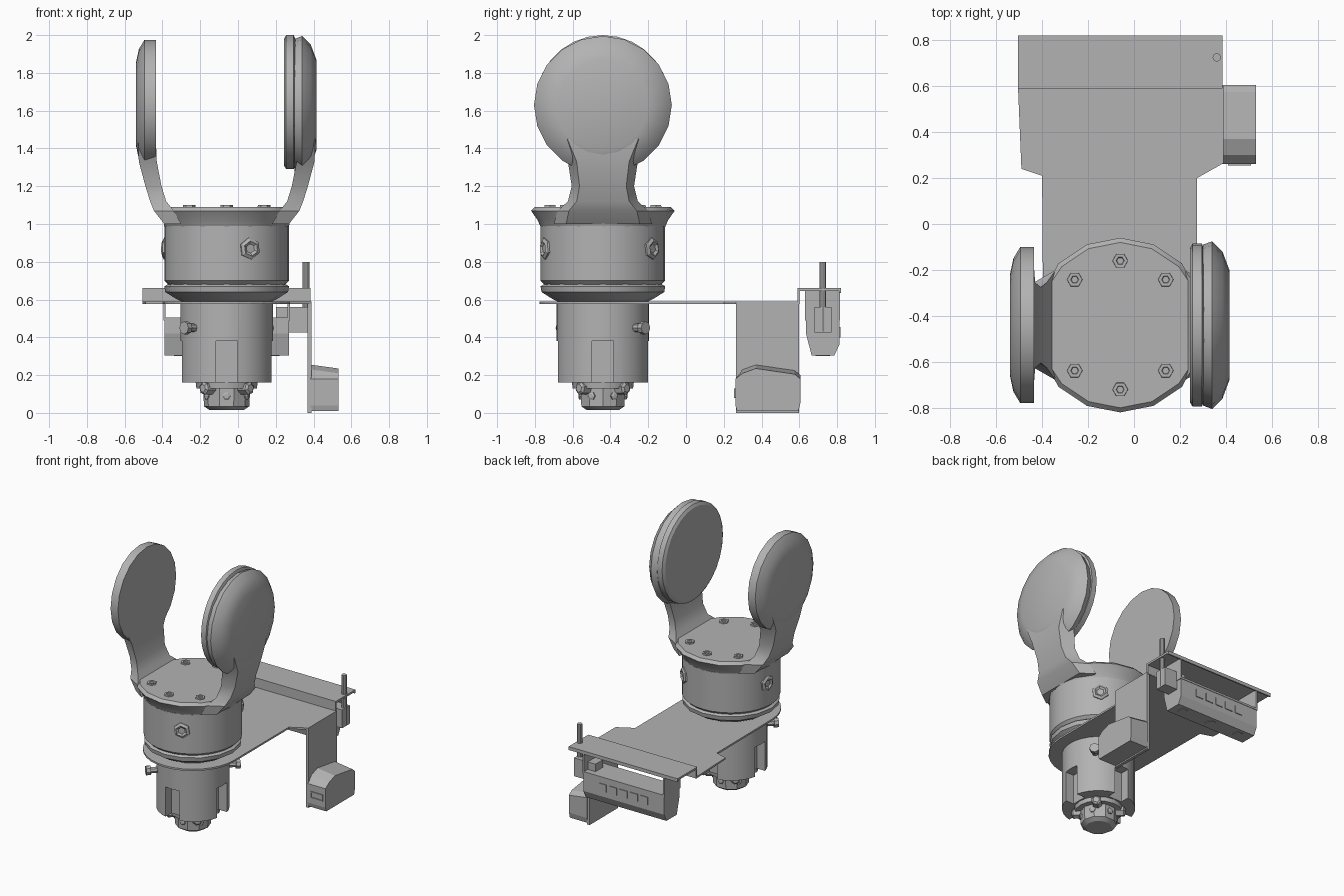
import bpy, bmesh, math
from mathutils import Vector

if "Cube" in bpy.data.objects:
    bpy.data.objects.remove(bpy.data.objects["Cube"])

grey = bpy.data.materials.new("plain_grey")
grey.use_nodes = True
grey.diffuse_color = (0.45, 0.45, 0.45, 1)
grey.node_tree.nodes["Principled BSDF"].inputs["Base Color"].default_value = grey.diffuse_color

AX, AY = -0.06, -0.44          # vertical motor axis
UP, SIDE = Vector((0, 0, 1)), Vector((1, 0, 0))


def finish(name, bm, smooth=True):
    bmesh.ops.recalc_face_normals(bm, faces=bm.faces)
    mesh = bpy.data.meshes.new(name)
    bm.to_mesh(mesh)
    bm.free()
    mesh.materials.append(grey)
    ob = bpy.data.objects.new(name, mesh)
    bpy.context.collection.objects.link(ob)
    if smooth:
        bpy.ops.object.select_all(action='DESELECT')
        ob.select_set(True)
        bpy.context.view_layer.objects.active = ob
        bpy.ops.object.shade_smooth_by_angle(angle=math.radians(28))
    return ob


def loft(name, rings, smooth=True):
    """Skin closed rings of points and cap both ends."""
    bm = bmesh.new()
    loops = [[bm.verts.new(p) for p in ring] for ring in rings]
    n = len(loops[0])
    for a, b in zip(loops, loops[1:]):
        for i in range(n):
            j = (i + 1) % n
            bm.faces.new((a[i], a[j], b[j], b[i]))
    bm.faces.new(loops[0])
    bm.faces.new(loops[-1])
    return finish(name, bm, smooth)


def lathe(name, profile, at, axis=UP, sides=24):
    """Revolve (radius, height) pairs about an axis through a point."""
    turn = UP.rotation_difference(axis)
    angles = [math.tau * i / sides for i in range(sides)]
    return loft(name, [[Vector(at) + turn @ Vector((r * math.cos(a), r * math.sin(a), h))
                        for a in angles] for r, h in profile])


def box(name, x, y, z):
    return loft(name, [[(x[0], y[0], h), (x[1], y[0], h), (x[1], y[1], h), (x[0], y[1], h)]
                       for h in z], False)


def prism_x(name, outline, x0, x1):
    return loft(name, [[(x, y, z) for y, z in outline] for x in (x0, x1)], False)


def radial(degrees):
    a = math.radians(degrees)
    return Vector((math.cos(a), math.sin(a), 0))


# Upper motor with three side screws
lathe("upper_motor", [(0.31, 0.68), (0.33, 0.70), (0.33, 0.99)], (AX, AY, 0), sides=32)
for deg in (-68, 52, 172):
    d = radial(deg)
    lathe("motor_side_screw", [(0.058, 0.31), (0.058, 0.335), (0.04, 0.345), (0.025, 0.335)],
          Vector((AX, AY, 0.87)), d, 6)
lathe("lower_collar", [(0.24, 0.59), (0.27, 0.605), (0.325, 0.64), (0.33, 0.67), (0.29, 0.695)],
      (AX, AY, 0), sides=16)

# Yoke base, trimmed flat beneath the two arms
base = lathe("yoke_base", [(0.33, 0.985), (0.345, 1.02), (0.38, 1.07), (0.36, 1.09)],
             (AX, AY, 0), sides=16)
for v in base.data.vertices:
    v.co.x = min(max(v.co.x, -0.395), 0.275)
for deg in (45, 90, 135, 225, 270, 315):
    lathe("yoke_screw", [(0.035, 1.08), (0.033, 1.1), (0.018, 1.1), (0.015, 1.094)],
          Vector((AX, AY, 0)) + radial(deg) * 0.28, sides=6)

# Yoke arms: curved necks, mirrored about the motor axis
NECK = [(1.0, 0.18, 0.27, 0.26), (1.07, 0.22, 0.325, 0.24), (1.12, 0.26, 0.345, 0.185),
        (1.2, 0.285, 0.37, 0.165), (1.33, 0.31, 0.405, 0.185), (1.45, 0.315, 0.41, 0.25)]
for name, s in (("left_arm_neck", 1), ("right_arm_neck", -1)):
    rings = []
    for z, xi, xo, w in NECK:
        a, b = [AX + s * (x - AX) for x in (xi, xo)]
        rings.append([(a, AY - w, z), (b, AY - w * 0.75, z), (b, AY + w * 0.75, z), (a, AY + w, z)])
    loft(name, rings)

# Round heads on the arms and the tilt motor
lathe("left_arm_disc", [(0.35, 0.30), (0.365, 0.34), (0.32, 0.385), (0.24, 0.415)],
      (0, AY, 1.63), SIDE, 20)
lathe("right_arm_disc", [(0.34, -0.435), (0.34, -0.495), (0.29, -0.525), (0.22, -0.54)],
      (0, AY, 1.635), SIDE, 20)
lathe("tilt_motor", [(0.335, 0.243), (0.355, 0.255), (0.355, 0.295), (0.33, 0.305)],
      (0, AY, 1.645), SIDE, 28)

# Lower motor housing with four slots cut from its skirt
housing = lathe("lower_motor", [(0.245, 0.16), (0.245, 0.58)], (AX, AY, 0), sides=32)
for deg in (0, 90, 180, 270):
    c = Vector((AX, AY, 0)) + radial(deg) * 0.24
    hx, hy = (0.07, 0.057) if deg % 180 == 0 else (0.057, 0.07)
    cutter = box("slot_cutter", (c.x - hx, c.x + hx), (c.y - hy, c.y + hy), (0.1, 0.38))
    cutter.hide_render = True
    mod = housing.modifiers.new("slot", 'BOOLEAN')
    mod.object = cutter
    mod.solver = 'EXACT'
    bpy.context.view_layer.objects.active = housing
    bpy.ops.object.modifier_apply(modifier=mod.name)
    bpy.data.objects.remove(cutter)
    # plug at the foot of each slot
    lathe("slot_plug", [(0.035, 0.1), (0.035, 0.17), (0.022, 0.18)],
          (AX, AY, 0.13), radial(deg + 45), 6)
lathe("lower_flange", [(0.16, 0.13), (0.165, 0.17)], (AX, AY, 0), sides=16)
lathe("bottom_nozzle", [(0.09, 0.015), (0.12, 0.035), (0.125, 0.14)], (AX, AY, 0), sides=10)
for deg in (0, 60, 120, 180, 240, 300):
    lathe("nozzle_screw", [(0.022, 0.1), (0.022, 0.125), (0.012, 0.13)],
          (AX, AY, 0.09), radial(deg + 30), 6)
for deg in (45, 225):
    lathe("side_bolt", [(0.022, 0.2), (0.022, 0.29), (0.034, 0.29), (0.034, 0.32)],
          (AX, AY, 0.45), radial(deg), 8)

# Base plate: rounded front, straight neck and wide rear
outline = [(AX + 0.335 * math.cos(math.pi + math.pi * i / 16),
            AY + 0.335 * math.sin(math.pi + math.pi * i / 16)) for i in range(17)]
outline += [(0.275, 0.2), (0.39, 0.265), (0.39, 0.6), (-0.505, 0.6), (-0.49, 0.24), (-0.40, 0.21)]
loft("base_plate", [[(x, y, z) for x, y in outline] for z in (0.577, 0.59)], False)

# Raised rear shelf
prism_x("rear_shelf", [(0.59, 0.58), (0.602, 0.58), (0.602, 0.645), (0.81, 0.645),
                       (0.81, 0.635), (0.82, 0.635), (0.82, 0.66), (0.59, 0.66)], -0.505, 0.385)

# Side bracket and the small device on it
box("side_bracket", (0.368, 0.39), (0.265, 0.598), (0.0, 0.585))
device = prism_x("side_device", [(0.27, 0.01), (0.595, 0.01), (0.605, 0.05), (0.605, 0.2),
                                 (0.575, 0.225), (0.37, 0.255), (0.3, 0.23), (0.262, 0.18),
                                 (0.262, 0.04)], 0.385, 0.532)
for v in device.data.vertices:
    if v.co.x > 0.5 and v.co.z > 0.19:
        v.co.z -= 0.02
for name, z0, z1 in (("device_window_top", 0.122, 0.13), ("device_window_bottom", 0.08, 0.088)):
    box(name, (0.41, 0.51), (0.255, 0.264), (z0, z1))
for x in (0.41, 0.502):
    box("device_window_side", (x, x + 0.008), (0.255, 0.264), (0.08, 0.13))

# Hanging tray under the shelf
box("tray_floor", (-0.395, 0.275), (0.63, 0.815), (0.49, 0.505))
for x in (-0.395, 0.263):
    box("tray_side", (x, x + 0.012), (0.63, 0.815), (0.49, 0.65))
box("tray_end_block", (0.2, 0.375), (0.68, 0.77), (0.425, 0.56))
lathe("antenna_rod", [(0.018, 0.43), (0.018, 0.8)], (0.36, 0.725, 0), sides=10)

# Sensor bar with lenses and connectors
prism_x("sensor_bar", [(0.635, 0.49), (0.635, 0.42), (0.665, 0.305), (0.785, 0.305),
                       (0.812, 0.36), (0.812, 0.49)], -0.39, 0.27)
for x in (-0.3, -0.06, 0.18):
    lathe("sensor_lens", [(0.04, 0.3), (0.035, 0.309)], (x, 0.725, 0), sides=12)
for i in range(5):
    x = -0.26 + i * 0.085
    box("sensor_connector", (x, x + 0.06), (0.81, 0.818), (0.4, 0.455))
